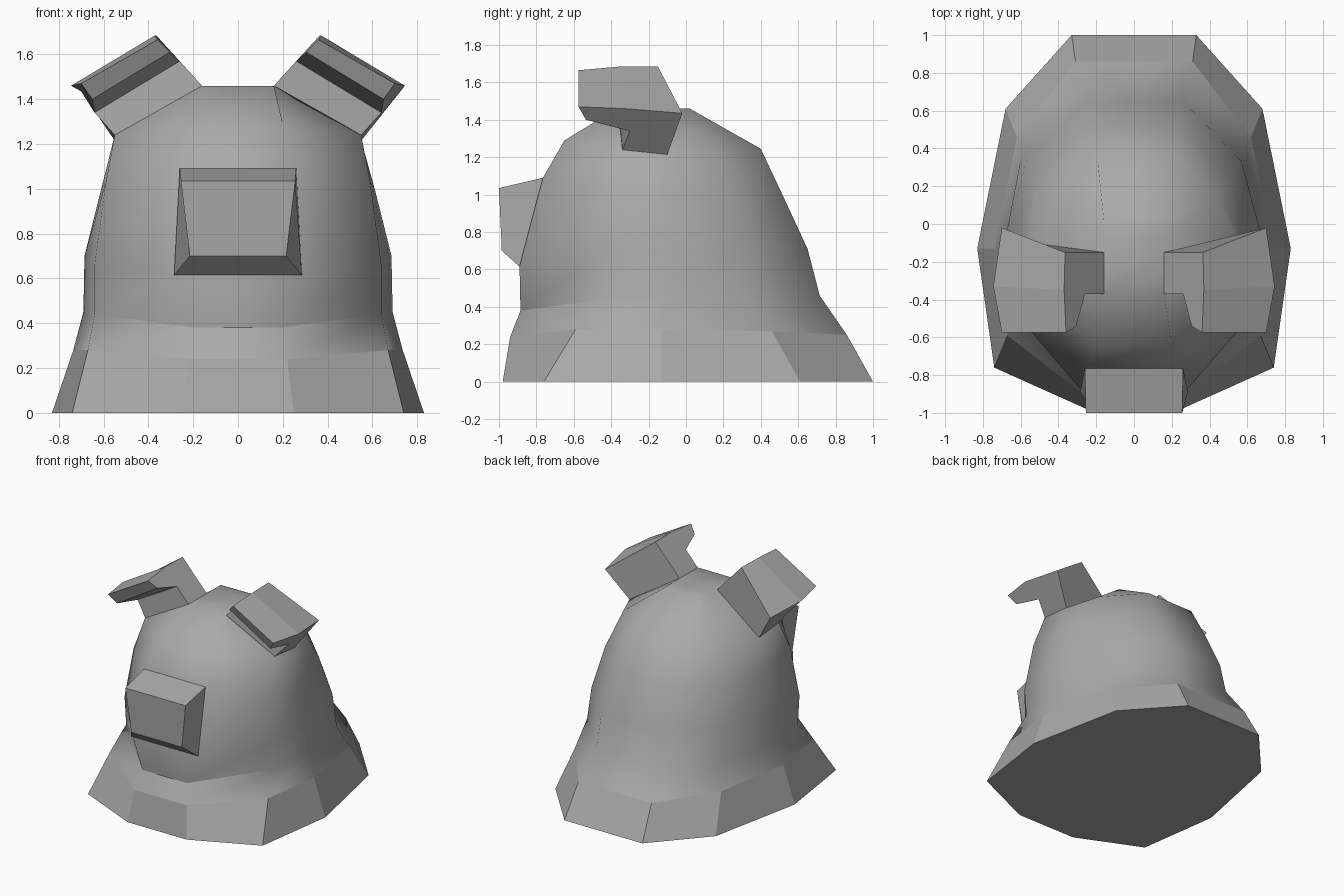
import bpy

cube = bpy.data.objects.get("Cube")
if cube:
    bpy.data.objects.remove(cube, do_unlink=True)

grey = bpy.data.materials.new("plain grey")
grey.use_nodes = True
GREY = (0.4, 0.4, 0.4, 1)
grey.diffuse_color = GREY
grey.node_tree.nodes["Principled BSDF"].inputs["Base Color"].default_value = GREY


def loft(name, rings, smooth_rows=()):
    """Skin a stack of closed rings with equal point counts and cap both ends."""
    n = len(rings[0])
    verts = [p for ring in rings for p in ring]
    faces, smooth = [], []
    for r in range(len(rings) - 1):
        for i in range(n):
            j = (i + 1) % n
            faces.append((r * n + i, r * n + j, (r + 1) * n + j, (r + 1) * n + i))
            smooth.append(r in smooth_rows)
    faces.append(tuple(reversed(range(n))))
    faces.append(tuple(range(len(verts) - n, len(verts))))
    smooth += [False, bool(smooth_rows)]
    mesh = bpy.data.meshes.new(name)
    mesh.from_pydata(verts, [], faces)
    mesh.polygons.foreach_set("use_smooth", smooth)
    mesh.materials.append(grey)
    obj = bpy.data.objects.new(name, mesh)
    bpy.context.collection.objects.link(obj)
    return obj


def mirrored(half):
    """Full ring, counter-clockwise from above, from its +x half listed back to front."""
    return half[::-1] + [(-x, y, z) for x, y, z in half]


# Body: flared skirt, then dome, each ring given back to front on the +x side
body_halves = [
    [(.33, 1.0, 0), (.68, .61, 0), (.83, -.13, 0), (.74, -.76, 0), (.25, -.98, 0)],
    [(.31, .86, .25), (.62, .46, .27), (.735, -.13, .28), (.67, -.59, .28), (.22, -.94, .24)],
    [(.26, .715, .46), (.60, .34, .455), (.69, -.1, .45), (.64, -.44, .44), (.19, -.885, .38)],
    [(.26, .65, .71), (.57, .33, .70), (.685, -.1, .70), (.64, -.46, .66), (.27, -.89, .62)],
    [(.24, .52, .99), (.51, .25, 1.0), (.61, -.1, 1.0), (.59, -.42, 1.03), (.25, -.765, 1.09)],
    [(.2, .40, 1.245), (.44, .13, 1.245), (.55, -.1, 1.215), (.55, -.34, 1.24), (.2, -.65, 1.29)],
    [(.16, .02, 1.46), (.16, -.06, 1.46), (.16, -.15, 1.46), (.16, -.26, 1.46), (.16, -.37, 1.46)],
]
body = loft("body", [mirrored(h) for h in body_halves], smooth_rows=range(1, 6))

# Crisp crease where the front of the dome meets the skirt
sharp = body.data.attributes.new("sharp_edge", "BOOLEAN", "EDGE")
for e in body.data.edges:
    a, b = (body.data.vertices[v].co for v in e.vertices)
    sharp.data[e.index].value = max(a.z, b.z) < .45 and min(a.z, b.z) > .37 and max(a.y, b.y) < -.4

# Snout: tapered block, back ring then front ring
snout = [[(-t, yt, zt), (-b, yb, zb), (b, yb, zb), (t, yt, zt)]
         for t, yt, zt, b, yb, zb in ((.26, -.765, 1.09, .285, -.89, .615),
                                      (.255, -1.0, 1.035, .215, -.985, .70))]
loft("snout", snout)

# Ears: forward-hooked slab, lofted from its inner to its outer outline
ear_inner = [(.16, -.15, 1.46), (.16, -.37, 1.46), (.26, -.37, 1.57), (.305, -.54, 1.61),
             (.36, -.575, 1.665), (.37, -.35, 1.685), (.365, -.15, 1.685)]
ear_outer = [(.55, -.1, 1.215), (.55, -.34, 1.24), (.64, -.30, 1.34), (.65, -.535, 1.40),
             (.70, -.575, 1.47), (.745, -.33, 1.46), (.70, -.02, 1.435)]
for side, s in (("left", 1), ("right", -1)):
    rings = [[(s * x, y, z) for x, y, z in ring] for ring in (ear_inner, ear_outer)]
    if s > 0:
        rings = [r[::-1] for r in rings]
    ear = loft(side + "_ear", rings)
    ear.data.flip_normals()
